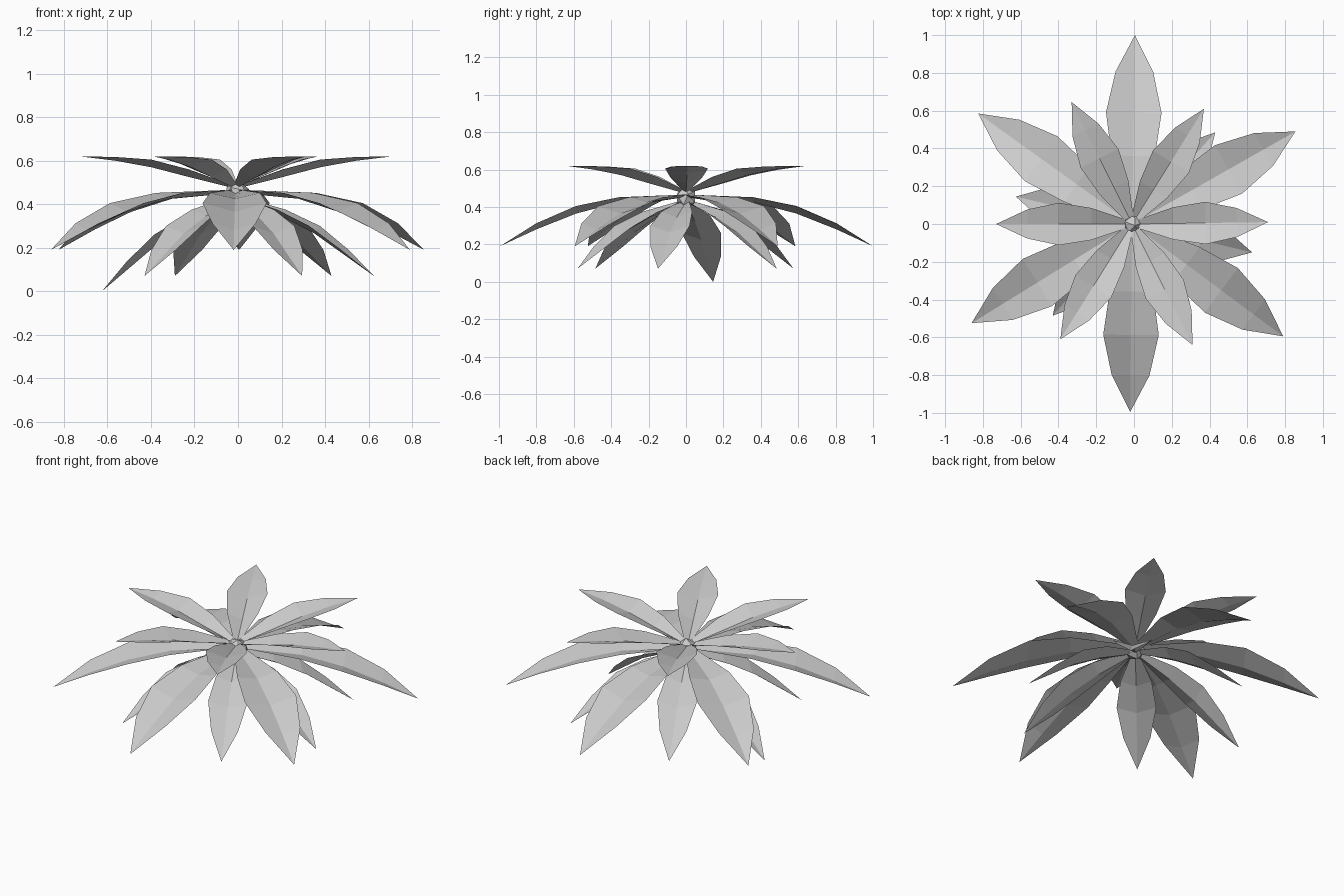
import bpy, bmesh, math
from mathutils import Vector

if "Cube" in bpy.data.objects:
    bpy.data.objects.remove(bpy.data.objects["Cube"])

CENTRE = Vector((-0.01, 0.0))


def leaf(name, tip, profile, droop=0.0):
    """Folded leaf: profile rows are (fraction along, half width, rib z, edge z)."""
    d = Vector(tip) - CENTRE
    side = Vector((-d.y, d.x)).normalized()
    bm = bmesh.new()
    prev = None
    for t, w, zr, ze in profile:
        p = CENTRE + d * t
        drop = droop * t
        rib = bm.verts.new((p.x, p.y, zr - drop))
        if w == 0:
            row = [rib, rib, rib]
        else:
            a, b = p + side * w, p - side * w
            row = [bm.verts.new((a.x, a.y, ze - drop)), rib,
                   bm.verts.new((b.x, b.y, ze - drop))]
        if prev:
            for i in (0, 1):
                loop = [prev[i], row[i], row[i + 1], prev[i + 1]]
                bm.faces.new(list(dict.fromkeys(loop)))
        prev = row
    bmesh.ops.recalc_face_normals(bm, faces=bm.faces[:])
    if sum(f.normal.z for f in bm.faces) < 0:
        bmesh.ops.reverse_faces(bm, faces=bm.faces[:])
    mesh = bpy.data.meshes.new(name)
    bm.to_mesh(mesh)
    bm.free()
    bpy.context.collection.objects.link(bpy.data.objects.new(name, mesh))


# Leaf profiles for the three tiers
upper = [(0.05, 0.025, 0.48, 0.495), (0.30, 0.085, 0.525, 0.56),
         (0.54, 0.112, 0.57, 0.605), (0.77, 0.077, 0.60, 0.617), (1, 0, 0.62, 0)]
middle = [(0.04, 0.03, 0.45, 0.465), (0.36, 0.115, 0.425, 0.452),
          (0.59, 0.147, 0.365, 0.405), (0.805, 0.10, 0.28, 0.312), (1, 0, 0.19, 0)]
lower = [(0.05, 0.025, 0.415, 0.43), (0.33, 0.085, 0.345, 0.375),
         (0.57, 0.108, 0.265, 0.30), (0.79, 0.074, 0.165, 0.19), (1, 0, 0.07, 0)]

# Upper leaves, rising
for i, tip in enumerate([(0.71, 0.01), (0.37, 0.61), (-0.33, 0.645),
                         (-0.73, 0.0), (-0.39, -0.61), (0.31, -0.64)]):
    leaf(f"upper_leaf_{i}", tip, upper)

# Middle leaves, long and arching
for i, tip in enumerate([(0.005, 1.0), (0.855, 0.49), (0.79, -0.595),
                         (-0.02, -0.995), (-0.86, -0.525), (-0.825, 0.585)]):
    leaf(f"middle_leaf_{i}", tip, middle)

# Lower leaves, hanging; one droops to the ground
for i, (x, y, droop) in enumerate([(0.43, 0.485, 0), (0.625, -0.15, 0), (0.295, -0.58, 0),
                                   (-0.43, -0.485, 0), (-0.625, 0.145, 0.07), (-0.29, 0.575, 0)]):
    leaf(f"lower_leaf_{i}", (x, y), lower, droop)

# Faceted crown at the middle
bpy.ops.mesh.primitive_ico_sphere_add(subdivisions=1, radius=0.06,
                                      location=(-0.005, 0.0, 0.45))
crown = bpy.context.object
crown.name = "crown"
crown.rotation_euler = (0.2, 0.15, 0.3)
